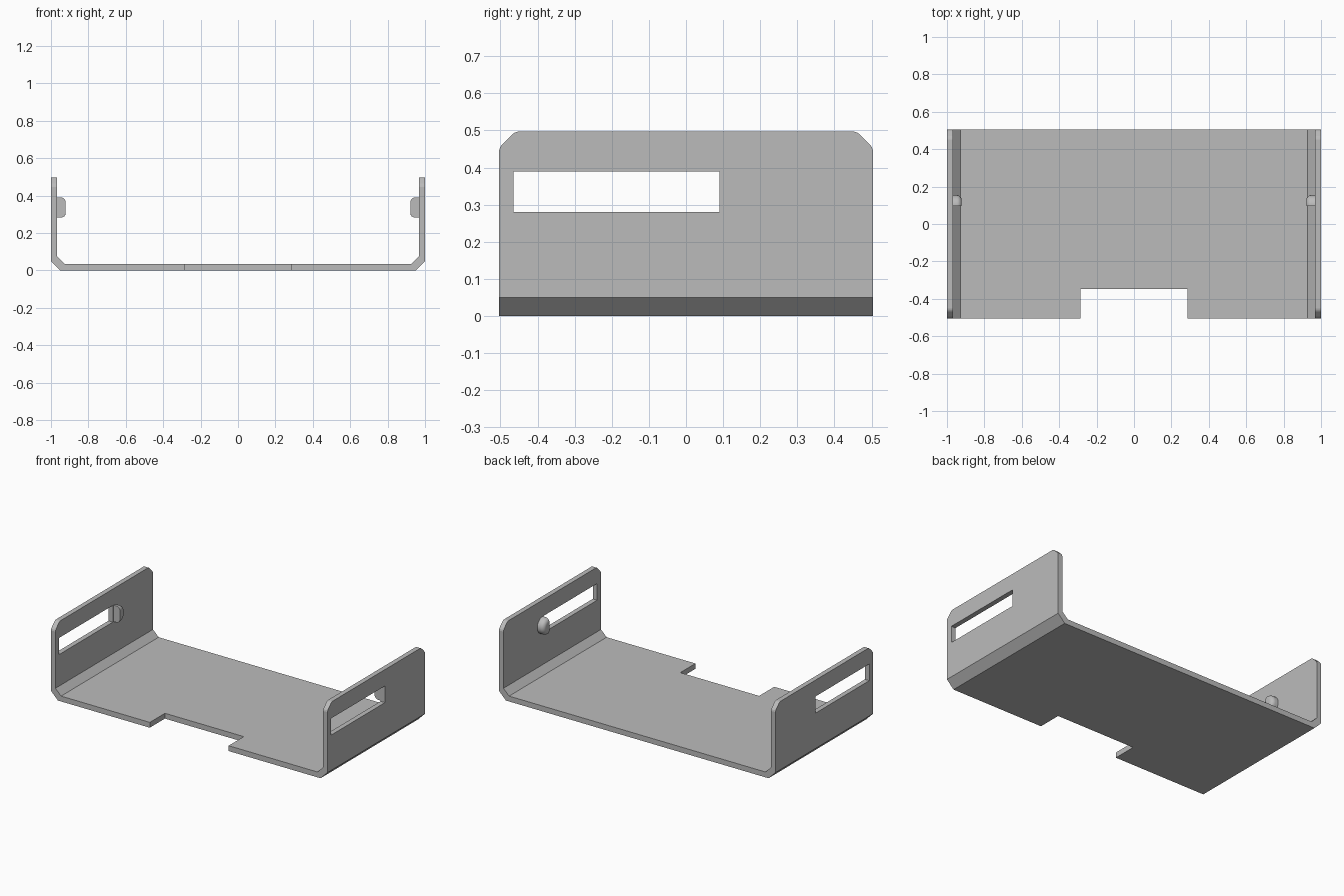
import bpy, bmesh, math
from mathutils import Vector, Matrix

default = bpy.data.objects.get("Cube")
if default:
    bpy.data.objects.remove(default, do_unlink=True)

GREY = (0.5, 0.5, 0.5, 1)
grey = bpy.data.materials.new("plain grey")
grey.use_nodes = True
grey.diffuse_color = GREY
grey.node_tree.nodes["Principled BSDF"].inputs["Base Color"].default_value = GREY

HALF_DEPTH = 0.504
HEIGHT = 0.497
WALL_IN = 0.968


def add_object(name, bm):
    bmesh.ops.recalc_face_normals(bm, faces=bm.faces)
    mesh = bpy.data.meshes.new(name)
    bm.to_mesh(mesh)
    bm.free()
    mesh.materials.append(grey)
    obj = bpy.data.objects.new(name, mesh)
    bpy.context.collection.objects.link(obj)
    return obj


def prism(name, points, direction):
    """Extrude a closed outline of 3D points along a direction."""
    bm = bmesh.new()
    face = bm.faces.new([bm.verts.new(p) for p in points])
    result = bmesh.ops.extrude_face_region(bm, geom=[face])
    verts = [g for g in result["geom"] if isinstance(g, bmesh.types.BMVert)]
    bmesh.ops.translate(bm, verts=verts, vec=direction)
    return add_object(name, bm)


def box(name, low, high):
    low, high = Vector(low), Vector(high)
    bm = bmesh.new()
    bmesh.ops.create_cube(bm, size=1)
    bmesh.ops.scale(bm, verts=bm.verts, vec=high - low)
    bmesh.ops.translate(bm, verts=bm.verts, vec=(low + high) / 2)
    return add_object(name, bm)


def boolean(target, cutter, operation):
    mod = target.modifiers.new(cutter.name, "BOOLEAN")
    mod.operation, mod.solver, mod.object = operation, "EXACT", cutter
    bpy.context.view_layer.objects.active = target
    bpy.ops.object.modifier_apply(modifier=mod.name)
    bpy.data.objects.remove(cutter, do_unlink=True)


# Folded tray: chamfered U section run from front to back
half = [(0.95, 0), (1, 0.05), (1, HEIGHT), (WALL_IN, HEIGHT), (WALL_IN, 0.075), (0.927, 0.035)]
section = half + [(-x, z) for x, z in reversed(half)]
tray = prism("tray", [(x, -HALF_DEPTH, z) for x, z in section], (0, 2 * HALF_DEPTH, 0))

# Softened chamfers on the upper corners of both walls
corner = [(0, 0.052), (0.003, 0.042), (0.010, 0.033), (0.033, 0.010), (0.042, 0.003), (0.052, 0)]
right = [(HALF_DEPTH - dy, HEIGHT - dz) for dy, dz in corner]
side = [(HALF_DEPTH, -0.1)] + right
side += [(-y, z) for y, z in reversed(side)]
boolean(tray, prism("side_outline", [(-1.1, y, z) for y, z in side], (2.2, 0, 0)), "INTERSECT")

# Slot through both walls and notch in the front edge
boolean(tray, box("slot", (-1.2, -0.465, 0.281), (1.2, 0.09, 0.39)), "DIFFERENCE")
boolean(tray, box("notch", (-0.285, -0.7, -0.1), (0.285, -0.348, 0.2)), "DIFFERENCE")

# Half-round stop knobs inside the walls, at the closed end of each slot
for sign, name in ((1, "left_knob"), (-1, "right_knob")):
    bm = bmesh.new()
    bmesh.ops.create_cone(bm, cap_ends=True, segments=40, radius1=0.054, radius2=0.054, depth=0.06)
    rim = [e for e in bm.edges if all(v.co.z > 0 for v in e.verts)]
    bmesh.ops.bevel(bm, geom=rim, offset=0.026, segments=6, profile=0.5, affect="EDGES")
    turn = Matrix.Rotation(-sign * math.pi / 2, 4, "Y")
    place = Matrix.Translation((sign * 0.951, 0.1, 0.336))
    bmesh.ops.transform(bm, matrix=place @ turn, verts=bm.verts)
    cut = bmesh.ops.bisect_plane(bm, geom=bm.verts[:] + bm.edges[:] + bm.faces[:],
                                 plane_co=(0, 0.096, 0), plane_no=(0, -1, 0), clear_outer=True)
    edges = [g for g in cut["geom_cut"] if isinstance(g, bmesh.types.BMEdge)]
    bmesh.ops.holes_fill(bm, edges=edges)
    knob = add_object(name, bm)
    bpy.ops.object.select_all(action="DESELECT")
    knob.select_set(True)
    bpy.context.view_layer.objects.active = knob
    bpy.ops.object.shade_smooth_by_angle(angle=math.radians(35))
